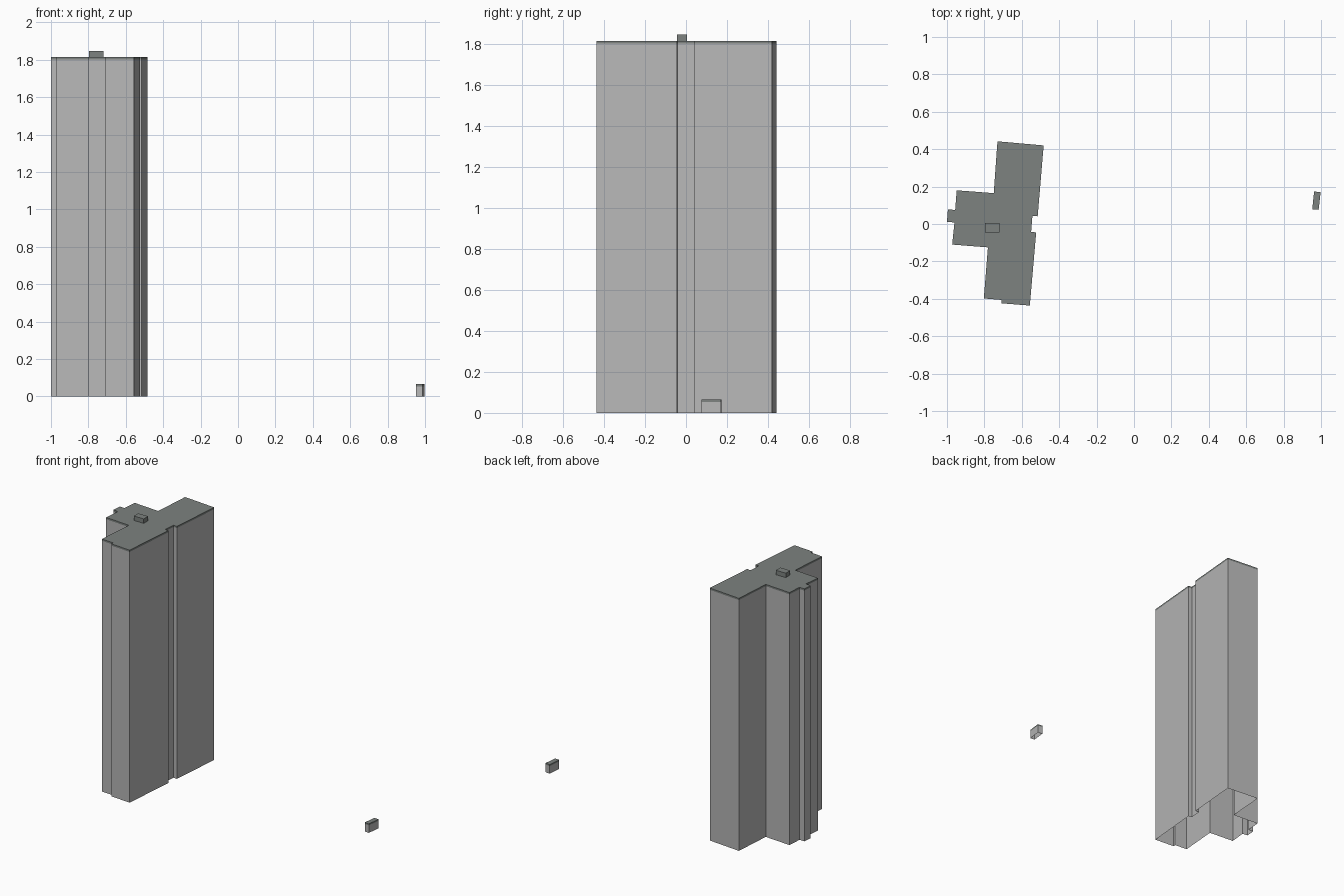
import bpy
import bmesh

cube = bpy.data.objects.get("Cube")
if cube:
    bpy.data.objects.remove(cube, do_unlink=True)


def material(name, colour):
    mat = bpy.data.materials.new(name)
    mat.use_nodes = True
    mat.diffuse_color = colour
    mat.node_tree.nodes["Principled BSDF"].inputs["Base Color"].default_value = colour
    return mat


WALL = material("wall_grey", (0.48, 0.48, 0.48, 1))
ROOF = material("roof_grey", (0.205, 0.225, 0.215, 1))


def building(name, outline, levels, mats):
    """Open-bottomed prism: one band of walls between levels, then a flat roof.

    The first material colours the lowest band, the last one everything above."""
    bm = bmesh.new()
    rings = [[bm.verts.new((x, y, z)) for x, y in outline] for z in levels]
    count = len(outline)
    for band, (low, high) in enumerate(zip(rings, rings[1:])):
        for i in range(count):
            j = (i + 1) % count
            face = bm.faces.new((low[i], low[j], high[j], high[i]))
            face.material_index = min(band, len(mats) - 1)
    top = bm.faces.new(rings[-1])
    top.material_index = len(mats) - 1
    mesh = bpy.data.meshes.new(name)
    bm.to_mesh(mesh)
    bm.free()
    for mat in mats:
        mesh.materials.append(mat)
    obj = bpy.data.objects.new(name, mesh)
    bpy.context.collection.objects.link(obj)
    return obj


# Tower: slab with a rear wing, stair notch and stepped end, counter-clockwise
tower_plan = [
    (-0.73, 0.442), (-0.75, 0.165), (-0.948, 0.18), (-0.956, 0.075),
    (-0.995, 0.078), (-1.0, 0.012), (-0.96, 0.008), (-0.972, -0.11),
    (-0.781, -0.125), (-0.803, -0.398), (-0.707, -0.406), (-0.709, -0.424),
    (-0.557, -0.436), (-0.523, -0.045), (-0.55, -0.042), (-0.543, 0.044),
    (-0.515, 0.041), (-0.483, 0.42),
]
building("tower", tower_plan, (0, 1.802, 1.815), (WALL, ROOF))

# Machine room on the tower roof
room_plan = [(-0.797, -0.045), (-0.718, -0.045), (-0.718, 0.005), (-0.797, 0.005)]
building("roof_machine_room", room_plan, (1.815, 1.847), (ROOF,))

# Small detached outbuilding
hut_plan = [(0.953, 0.079), (0.987, 0.076), (0.998, 0.17), (0.963, 0.174)]
building("outbuilding", hut_plan, (0, 0.054, 0.065), (WALL, ROOF))
